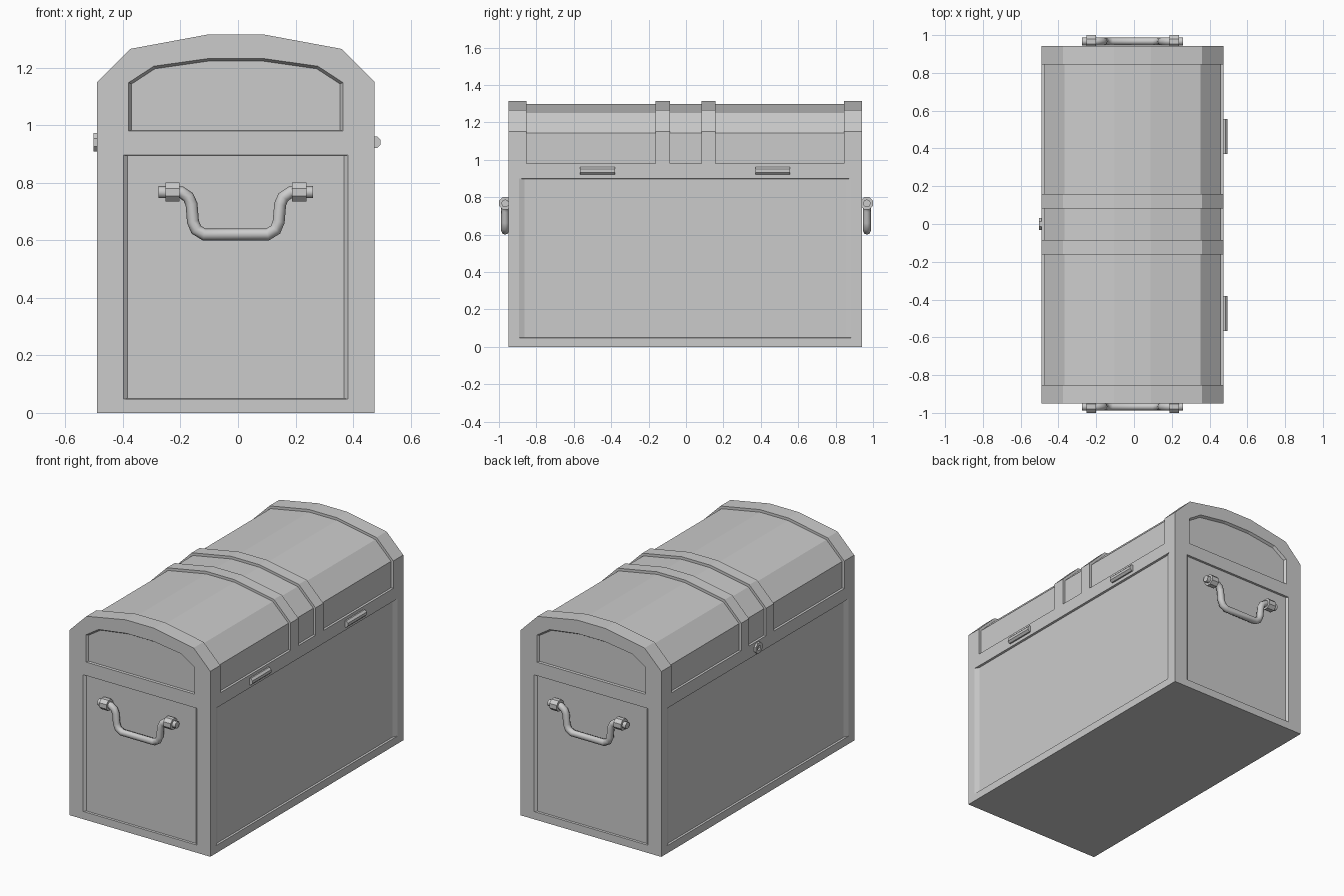
import bpy, bmesh, math
from mathutils import Matrix

if "Cube" in bpy.data.objects:
    bpy.data.objects.remove(bpy.data.objects["Cube"])

CX, CY = -0.0075, -0.004       # centre of the chest body
HX, HY = 0.4825, 0.946         # half sizes of the chest body


def loft(name, loops):
    """Closed solid through matching loops of 3D points."""
    bm = bmesh.new()
    rows = [[bm.verts.new(p) for p in loop] for loop in loops]
    n = len(rows[0])
    for a, b in zip(rows, rows[1:]):
        for i in range(n):
            bm.faces.new((a[i], a[(i + 1) % n], b[(i + 1) % n], b[i]))
    bm.faces.new(rows[0])
    bm.faces.new(rows[-1])
    bmesh.ops.recalc_face_normals(bm, faces=bm.faces)
    me = bpy.data.meshes.new(name)
    bm.to_mesh(me)
    bm.free()
    ob = bpy.data.objects.new(name, me)
    bpy.context.collection.objects.link(ob)
    return ob


def arch(half, bottom):
    """Symmetric outline from its right half, listed from side to top."""
    h = [(half[0][0], bottom)] + half
    return [(CX + x, z) for x, z in h] + [(CX - x, z) for x, z in reversed(h)]


def prism(name, pts, y0, y1):
    return loft(name, [[(x, y, z) for x, z in pts] for y in (y0, y1)])


def cut(target, cutter):
    cutter.hide_render = True
    m = target.modifiers.new("cut", 'BOOLEAN')
    m.operation, m.solver, m.object = 'DIFFERENCE', 'EXACT', cutter
    bpy.context.view_layer.objects.active = target
    bpy.ops.object.modifier_apply(modifier=m.name)
    bpy.data.objects.remove(cutter)


def cylinder(name, r, length, centre, axis, sides=8):
    bm = bmesh.new()
    bmesh.ops.create_cone(bm, cap_ends=True, segments=sides, radius1=r, radius2=r, depth=length)
    bmesh.ops.rotate(bm, verts=bm.verts, matrix=Matrix.Rotation(math.pi / sides, 3, 'Z'))
    turn = Matrix.Rotation(math.pi / 2, 3, 'Y' if axis == 'X' else 'X')
    bmesh.ops.rotate(bm, verts=bm.verts, matrix=turn)
    bmesh.ops.translate(bm, verts=bm.verts, vec=centre)
    me = bpy.data.meshes.new(name)
    bm.to_mesh(me)
    bm.free()
    ob = bpy.data.objects.new(name, me)
    bpy.context.collection.objects.link(ob)
    return ob


# chest body with arched lid
body = prism("chest_body", arch([(HX, 1.15), (0.3675, 1.265), (0.0975, 1.315)], 0), CY - HY, CY + HY)

# sunken lid bays between the end frames and the two straps
outer = arch([(0.6, 1.3), (0.45, 1.42), (0.12, 1.5)], 0.98)
inner = arch([(HX - 0.015, 1.144), (0.36, 1.25), (0.096, 1.299)], 0.98)
for y0, y1 in ((-0.852, -0.162), (-0.086, 0.082), (0.158, 0.844)):
    cut(body, prism("lid_bay_cutter", outer + inner[::-1], y0, y1))


# sunken panels on the ends (upper and lower) and on the long sides
def rect(w, z0, z1):
    return [(-w, z0), (w, z0), (w, z1), (-w, z1)]


top_out = [(x - CX, z) for x, z in arch([(0.3725, 1.148), (0.285, 1.205), (0.0925, 1.232)], 0.98)]
top_in = [(x - CX, z) for x, z in arch([(0.3625, 1.143), (0.281, 1.196), (0.0925, 1.223)], 0.982)]
low_out, low_in = rect(0.39, 0.048, 0.896), rect(0.376, 0.05, 0.894)
side_out, side_in = rect(0.89, 0.048, 0.9), rect(0.86, 0.05, 0.897)

for s in (-1, 1):
    for o, i, d in ((top_out, top_in, 0.015), (low_out, low_in, 0.012)):
        cut(body, loft("end_panel_cutter", [
            [(CX + u, CY + s * (HY + e), z) for u, z in p]
            for p, e in ((o, 0.05), (o, 0), (i, -d))]))
    cut(body, loft("side_panel_cutter", [
        [(CX + s * (HX + e), CY + u, z) for u, z in p]
        for p, e in ((side_out, 0.05), (side_out, 0), (side_in, -0.012))]))

# bail handles with collars on both ends
half = [(0.268, 0.767), (0.19, 0.767), (0.165, 0.75), (0.154, 0.725),
        (0.149, 0.665), (0.138, 0.637), (0.11, 0.62)]
path = [(CX - x, z) for x, z in half] + [(CX + x, z) for x, z in reversed(half)]
for s, side in ((-1, "front"), (1, "back")):
    y = s * 0.967
    cu = bpy.data.curves.new(side + "_handle", 'CURVE')
    cu.dimensions = '3D'
    cu.bevel_depth, cu.bevel_resolution, cu.use_fill_caps = 0.021, 2, True
    sp = cu.splines.new('POLY')
    sp.points.add(len(path) - 1)
    for p, (x, z) in zip(sp.points, path):
        p.co = (x, y, z, 1)
    handle = bpy.data.objects.new(side + "_handle", cu)
    bpy.context.collection.objects.link(handle)
    bpy.ops.object.select_all(action='DESELECT')
    handle.select_set(True)
    bpy.context.view_layer.objects.active = handle
    bpy.ops.object.convert(target='MESH')
    for k in (-1, 1):
        cylinder(side + "_handle_collar", 0.0357, 0.05, (CX + k * 0.22, y, 0.767), 'X')

# hinge barrels on the right side
for y in (-0.473, 0.463):
    cylinder("hinge", 0.022, 0.185, (0.475, y, 0.941), 'Y')

# lock plate with keyhole on the left side
lock = cylinder("lock_plate", 0.035, 0.03, (-0.487, 0, 0.94), 'X')
cut(lock, cylinder("keyhole_cutter", 0.016, 0.04, (-0.512, 0, 0.94), 'X', 6))
